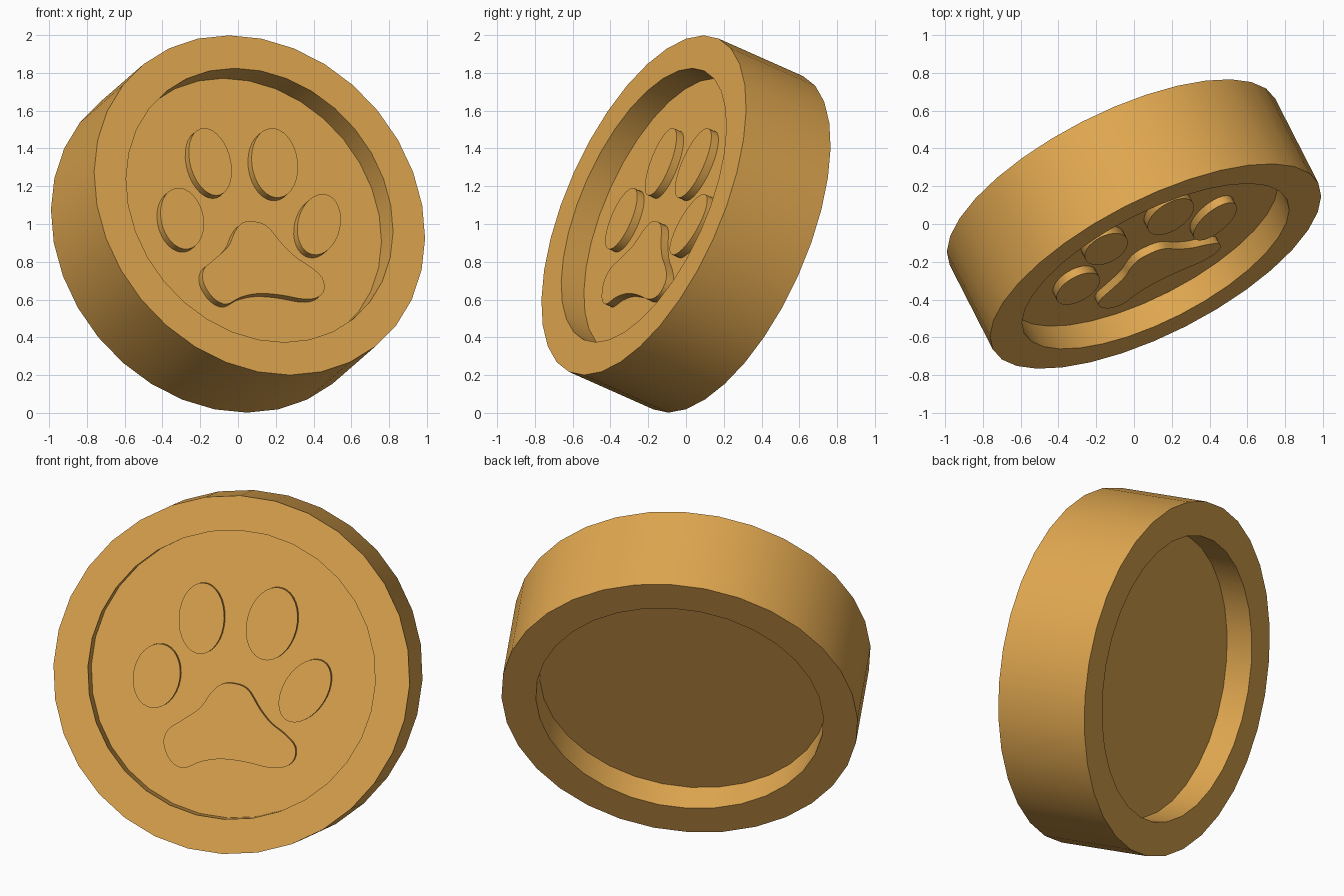
import bpy, bmesh, math
from mathutils import Matrix, Vector

if "Cube" in bpy.data.objects:
    bpy.data.objects.remove(bpy.data.objects["Cube"])

# Tilt of the token: local z points out of the front face
n = Vector((0.423, -0.828, 0.368)).normalized()
right = Vector((-n.y, n.x, 0)).normalized()
up = n.cross(right)
TILT = Matrix((right, up, n)).transposed().to_4x4()
PLACE = Matrix.Translation((0, 0, 1)) @ TILT

HALF, R, R_IN = 0.27, 0.967, 0.78
FLOOR = HALF - 0.145       # front recess floor
BACK = -HALF + 0.155       # back recess floor
RELIEF = 0.045

mat = bpy.data.materials.new("gold")
mat.diffuse_color = (0.75, 0.39, 0.08, 1)
mat.use_nodes = True
mat.node_tree.nodes["Principled BSDF"].inputs["Base Color"].default_value = mat.diffuse_color


def finish(name, bm):
    bmesh.ops.recalc_face_normals(bm, faces=bm.faces)
    bm.transform(PLACE)
    me = bpy.data.meshes.new(name)
    bm.to_mesh(me)
    bm.free()
    ob = bpy.data.objects.new(name, me)
    bpy.context.collection.objects.link(ob)
    me.materials.append(mat)
    bpy.ops.object.select_all(action='DESELECT')
    ob.select_set(True)
    bpy.context.view_layer.objects.active = ob
    bpy.ops.object.shade_smooth_by_angle(angle=math.radians(35))
    return ob


def lathe(name, profile, sides):
    bm = bmesh.new()
    rings = [[bm.verts.new((r * math.cos(2 * math.pi * i / sides),
                            r * math.sin(2 * math.pi * i / sides), z))
              for i in range(sides)] for r, z in profile]
    for a, b in zip(rings, rings[1:]):
        for i in range(sides):
            j = (i + 1) % sides
            bm.faces.new((a[i], a[j], b[j], b[i]))
    bm.faces.new(rings[0])
    bm.faces.new(rings[-1])
    return finish(name, bm)


def raised(name, outline):
    # outline extruded out of the recess floor
    bm = bmesh.new()
    lo = [bm.verts.new((x, y, FLOOR - 0.01)) for x, y in outline]
    hi = [bm.verts.new((x, y, FLOOR + RELIEF)) for x, y in outline]
    for i in range(len(lo)):
        j = (i + 1) % len(lo)
        bm.faces.new((lo[i], lo[j], hi[j], hi[i]))
    bm.faces.new(hi)
    bm.faces.new(lo[::-1])
    return finish(name, bm)


def roll(x, y, deg=3):
    c, s = math.cos(math.radians(deg)), math.sin(math.radians(deg))
    return x * c - y * s, x * s + y * c


def ellipse(cx, cy, a, b, tilt, count=32):
    pts = []
    for i in range(count):
        t = 2 * math.pi * i / count
        x, y = roll(a * math.cos(t), b * math.sin(t), tilt)
        pts.append(roll(cx + x, cy + y))
    return pts


def smooth_loop(pts, steps=4):
    # closed Catmull-Rom curve
    out, k = [], len(pts)
    for i in range(k):
        p0, p1, p2, p3 = (Vector(pts[(i + d) % k]) for d in (-1, 0, 1, 2))
        for s in range(steps):
            t = s / steps
            p = 0.5 * (2 * p1 + (p2 - p0) * t + (2 * p0 - 5 * p1 + 4 * p2 - p3) * t * t
                       + (3 * p1 - p0 - 3 * p2 + p3) * t ** 3)
            out.append(roll(p.x, p.y))
    return out


# Disc with a recess on both faces
lathe("disc", [(R_IN, FLOOR), (R_IN, HALF), (R, HALF), (R, -HALF),
               (R_IN, -HALF), (R_IN, BACK)], 32)

# Four toes: centre, half sizes, tilt
toes = [(-0.42, -0.014, 0.127, 0.175, -10),
        (-0.176, 0.297, 0.123, 0.192, -3),
        (0.205, 0.27, 0.136, 0.2, -14),
        (0.384, -0.09, 0.118, 0.188, -33)]
for i, toe in enumerate(toes):
    raised(f"toe_{i + 1}", ellipse(*toe))

# Main pad
pad = [(-0.02, -0.05), (0.07, -0.08), (0.14, -0.19), (0.2, -0.265), (0.275, -0.325),
       (0.33, -0.39), (0.325, -0.46), (0.275, -0.5), (0.19, -0.505), (0.06, -0.475),
       (-0.07, -0.46), (-0.18, -0.475), (-0.275, -0.51), (-0.345, -0.47), (-0.382, -0.38),
       (-0.36, -0.305), (-0.28, -0.25), (-0.185, -0.185), (-0.13, -0.11), (-0.08, -0.063)]
raised("pad", smooth_loop(pad))
